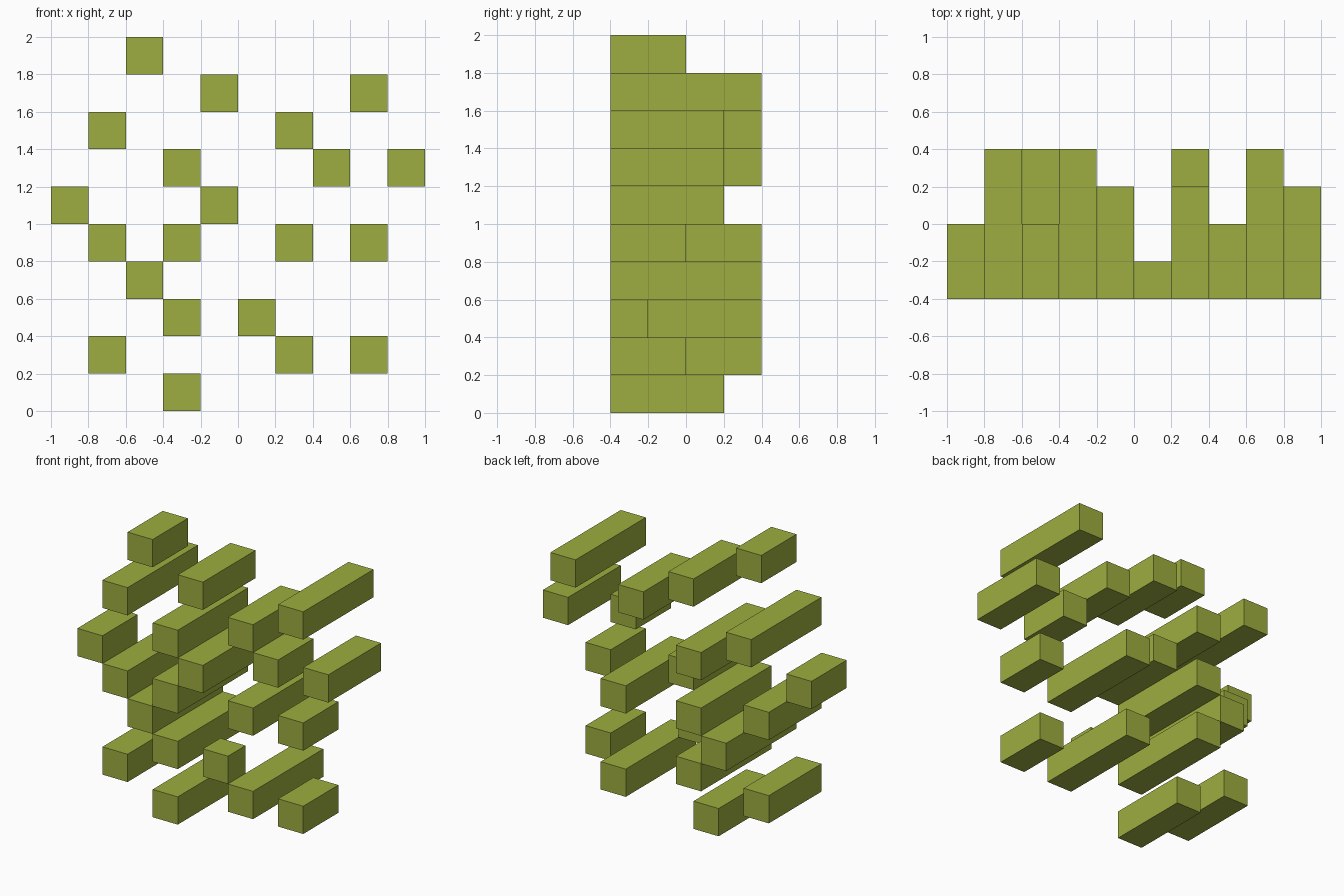
import bpy
import bmesh
from mathutils import Matrix, Vector

if "Cube" in bpy.data.objects:
    bpy.data.objects.remove(bpy.data.objects["Cube"])

U = 0.2        # bar thickness
FRONT = -0.4   # all bars share one front plane

mat = bpy.data.materials.new("olive")
mat.diffuse_color = (0.34, 0.42, 0.05, 1)
mat.use_nodes = True
mat.node_tree.nodes["Principled BSDF"].inputs["Base Color"].default_value = mat.diffuse_color

# each row, bottom to top: (column, depth) in bar units, columns counted from x = -1
rows = [
    [(3, 3)],
    [(1, 3), (6, 4), (8, 2)],
    [(3, 4), (5, 1)],
    [(2, 4)],
    [(1, 3), (3, 4), (6, 4), (8, 2)],
    [(0, 2), (4, 3)],
    [(3, 4), (7, 2), (9, 3)],
    [(1, 4), (6, 3)],
    [(4, 3), (8, 4)],
    [(2, 2)],
]


def bar(name, col, row, depth):
    size = Vector((U, depth * U, U))
    centre = Vector((-1 + (col + 0.5) * U, FRONT + depth * U / 2, (row + 0.5) * U))
    bm = bmesh.new()
    bmesh.ops.create_cube(bm, size=1, matrix=Matrix.Diagonal(size).to_4x4())
    mesh = bpy.data.meshes.new(name)
    bm.to_mesh(mesh)
    bm.free()
    mesh.materials.append(mat)
    obj = bpy.data.objects.new(name, mesh)
    obj.location = centre
    bpy.context.collection.objects.link(obj)


# bars
for r, row in enumerate(rows):
    for c, d in row:
        bar(f"bar_row{r}_col{c}", c, r, d)
